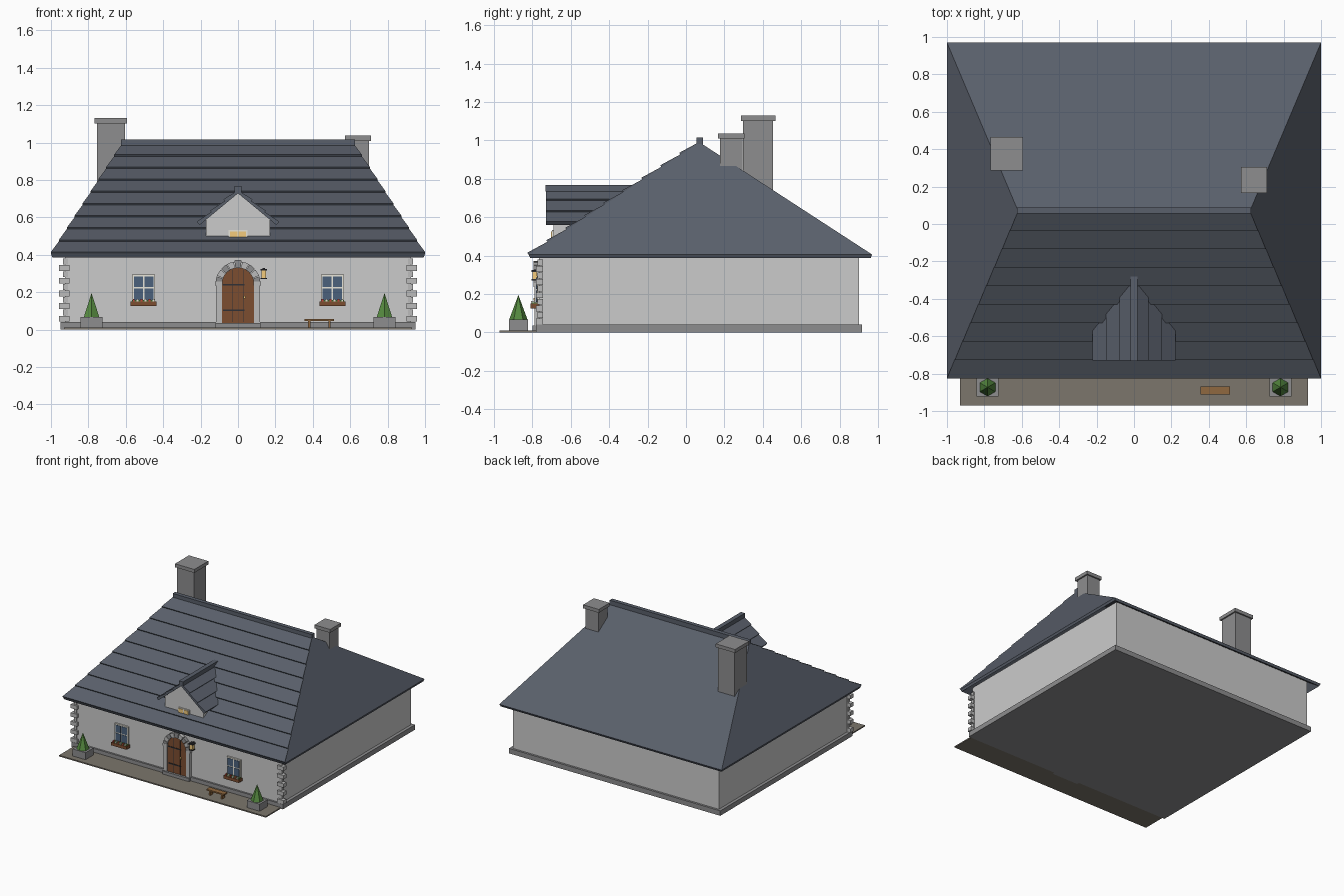
import bpy, bmesh, math
from mathutils import Vector

if "Cube" in bpy.data.objects:
    bpy.data.objects.remove(bpy.data.objects["Cube"])


def mat(name, *rgb):
    m = bpy.data.materials.new(name)
    m.diffuse_color = (*rgb, 1)
    m.use_nodes = True
    m.node_tree.nodes["Principled BSDF"].inputs["Base Color"].default_value = m.diffuse_color
    return m


SLATE = mat("slate", 0.10, 0.115, 0.145)
STONE = mat("stone", 0.27, 0.27, 0.275)
PALE = mat("pale_stone", 0.5, 0.5, 0.5)
PAVING = mat("paving", 0.2, 0.18, 0.15)
WOOD = mat("wood", 0.2, 0.075, 0.03)
BENCH = mat("bench_wood", 0.28, 0.14, 0.05)
DARK = mat("iron", 0.03, 0.03, 0.035)
CREAM = mat("cream", 0.8, 0.78, 0.7)
GLASS = mat("glass", 0.07, 0.12, 0.2)
GLOW = mat("glow", 0.9, 0.6, 0.2)
LEAF = mat("leaf", 0.09, 0.25, 0.05)
RED = mat("red_flower", 0.6, 0.06, 0.05)


def mesh(name, verts, faces, m=None):
    me = bpy.data.meshes.new(name)
    me.from_pydata([tuple(v) for v in verts], [], faces)
    bm = bmesh.new()
    bm.from_mesh(me)
    bmesh.ops.recalc_face_normals(bm, faces=bm.faces)
    bm.to_mesh(me)
    bm.free()
    ob = bpy.data.objects.new(name, me)
    bpy.context.collection.objects.link(ob)
    if m:
        me.materials.append(m)
    return ob


def loft(name, a, b, m=None):
    """Closed solid between two matching outlines."""
    n = len(a)
    sides = [(i, (i + 1) % n, n + (i + 1) % n, n + i) for i in range(n)]
    return mesh(name, a + b, [tuple(range(n))[::-1], tuple(range(n, 2 * n))] + sides, m)


def prism(name, pts, y0, y1, m=None):
    return loft(name, [(x, y0, z) for x, z in pts], [(x, y1, z) for x, z in pts], m)


def box(name, x0, x1, y0, y1, z0, z1, m=None):
    return prism(name, [(x0, z0), (x1, z0), (x1, z1), (x0, z1)], y0, y1, m)


def courses(name, a, b, c, d, n, lift, thick):
    """Overlapping slate rows on a slope: a-b is the eave, d-c the ridge."""
    a, b, c, d = map(Vector, (a, b, c, d))
    nrm = (b - a).cross(d - a).normalized()
    for i in range(n):
        t, u = i / n, (i + 1) / n
        q = [a.lerp(d, t), b.lerp(c, t), b.lerp(c, u), a.lerp(d, u)]
        top = [p + nrm * h for p, h in zip(q, (lift, lift, 0.002, 0.002))]
        loft(f"{name}_{i + 1}", [p - nrm * thick for p in q], top, SLATE)


# Walls, plinth, terrace
box("walls", -0.925, 0.925, -0.765, 0.90, 0.02, 0.425)
box("plinth", -0.95, 0.95, -0.78, 0.917, 0, 0.04, STONE)
box("terrace", -0.93, 0.93, -0.97, -0.77, 0, 0.01, PAVING)

# Hipped roof shell
roof = mesh("hipped_roof",
            [(-1, -0.82, 0.405), (1, -0.82, 0.405), (1, 0.97, 0.405), (-1, 0.97, 0.405),
             (-0.62, 0.07, 0.99), (0.62, 0.07, 0.99)],
            [(0, 1, 5, 4), (1, 2, 5), (2, 3, 4, 5), (3, 0, 4)], SLATE)
if roof.data.polygons[0].normal.z < 0:
    roof.data.flip_normals()
sol = roof.modifiers.new("thickness", "SOLIDIFY")
sol.thickness = 0.022
sol.offset = -1
courses("roof_course", (-1, -0.82, 0.405), (1, -0.82, 0.405),
        (0.62, 0.07, 0.99), (-0.62, 0.07, 0.99), 9, 0.012, 0.005)
box("ridge_cap", -0.625, 0.625, 0.055, 0.088, 0.975, 1.015, SLATE)

# Chimneys
for side, x0, x1, y0, y1, z0, z1 in (("left", -0.755, -0.605, 0.298, 0.453, 0.7, 1.13),
                                     ("right", 0.583, 0.70, 0.178, 0.293, 0.8, 1.037)):
    box(f"{side}_chimney", x0, x1, y0, y1, z0, z1 - 0.02, STONE)
    e = 0.012
    box(f"{side}_chimney_cap", x0 - e, x1 + e, y0 - e, y1 + e, z1 - 0.028, z1, STONE)

# Dormer
prism("dormer_body", [(-0.172, 0.45), (0.172, 0.45), (0.172, 0.596), (0, 0.738), (-0.172, 0.596)],
      -0.69, -0.3)
for s, side in ((-1, "left"), (1, "right")):
    ya, yb = (-0.73, -0.28) if s > 0 else (-0.28, -0.73)
    x = s * 0.213
    courses(f"dormer_{side}_course", (x, ya, 0.568), (x, yb, 0.568),
            (0, yb, 0.744), (0, ya, 0.744), 3, 0.012, 0.012)
box("dormer_ridge_cap", -0.018, 0.018, -0.732, -0.272, 0.735, 0.768, SLATE)
box("dormer_window_frame", -0.05, 0.05, -0.698, -0.685, 0.43, 0.532, CREAM)
for s in (-1, 1):
    box("dormer_window_pane", s * 0.024 - 0.02, s * 0.024 + 0.02, -0.702, -0.69, 0.44, 0.525, GLOW)

# Arched door
CZ, R = 0.245, 0.085


def arc(r, a0, a1, n):
    return [(r * math.cos(math.radians(a0 + (a1 - a0) * i / n)),
             CZ + r * math.sin(math.radians(a0 + (a1 - a0) * i / n))) for i in range(n + 1)]


prism("door", [(-R, 0.02), (R, 0.02)] + arc(R, 0, 180, 16), -0.782, -0.75, WOOD)
for x in (-0.028, 0.028):
    box("door_seam", x - 0.0015, x + 0.0015, -0.784, -0.78, 0.04, 0.32, DARK)
for z in (0.10, 0.235):
    box("door_hinge_strap", -0.08, 0.035, -0.786, -0.78, z, z + 0.008, DARK)
box("door_handle", 0.03, 0.04, -0.793, -0.78, 0.165, 0.18, GLOW)
box("door_step", -0.12, 0.12, -0.80, -0.77, 0, 0.035, STONE)

# Door surround
for i in range(9):
    a0, a1 = i * 20 + 1, i * 20 + 19
    outer = 0.127 if i == 4 else 0.12
    prism("arch_stone", arc(R, a0, a1, 2) + arc(outer, a1, a0, 2), -0.793, -0.755,
          PALE if i % 2 else STONE)
for s in (-1, 1):
    xs = sorted((s * 0.085, s * 0.117))
    box("door_jamb", *xs, -0.788, -0.755, 0.01, CZ, PALE)
    xs = sorted((s * 0.083, s * 0.123))
    box("door_impost", *xs, -0.794, -0.755, CZ - 0.008, CZ + 0.012, PALE)

# Wall lantern
box("lantern_bracket", 0.132, 0.144, -0.795, -0.76, 0.32, 0.328, DARK)
box("lantern_glass", 0.125, 0.151, -0.80, -0.775, 0.277, 0.315, GLOW)
box("lantern_cap", 0.12, 0.156, -0.805, -0.77, 0.315, 0.325, DARK)
box("lantern_base", 0.121, 0.155, -0.804, -0.771, 0.27, 0.277, DARK)

for s in (-1, 1):
    # Windows with flower boxes
    cx = s * 0.505
    box("window_frame", cx - 0.062, cx + 0.062, -0.777, -0.755, 0.15, 0.295, CREAM)
    for i in (-1, 1):
        for z0, z1 in ((0.158, 0.219), (0.227, 0.285)):
            px = cx + i * 0.028
            box("window_pane", px - 0.024, px + 0.024, -0.78, -0.765, z0, z1, GLASS)
    box("flower_box", cx - 0.069, cx + 0.069, -0.81, -0.76, 0.125, 0.15, WOOD)
    box("flower_leaves", cx - 0.062, cx + 0.062, -0.803, -0.772, 0.145, 0.157, LEAF)
    for i in range(6):
        fx = cx + (i - 2.5) * 0.021
        box("flower", fx - 0.005, fx + 0.005, -0.807, -0.79, 0.15, 0.163, CREAM if i % 2 else RED)

    # Potted conical shrubs
    px, py = s * 0.783, -0.873
    box("planter", px - 0.058, px + 0.058, py - 0.05, py + 0.05, 0.01, 0.067, STONE)
    ring = [(px + 0.048 * math.sin(i * math.pi / 3), py + 0.048 * math.cos(i * math.pi / 3), 0.066)
            for i in range(6)]
    mesh("shrub", ring + [(px, py, 0.195)],
         [tuple(range(6))] + [(i, (i + 1) % 6, 6) for i in range(6)], LEAF)

    # Corner quoins, alternating long and short
    for i in range(10):
        z = 0.042 + i * 0.034
        out, inn, y0 = (0.957, 0.9, -0.782) if i % 2 == 0 else (0.935, 0.91, -0.773)
        xs = sorted((s * out, s * inn))
        box("quoin", *xs, y0, -0.745, z, z + 0.031, PALE)

# Bench
box("bench_seat", 0.355, 0.513, -0.912, -0.87, 0.045, 0.056, BENCH)
for x in (0.375, 0.483):
    box("bench_leg", x, x + 0.012, -0.907, -0.875, 0.01, 0.046, BENCH)
